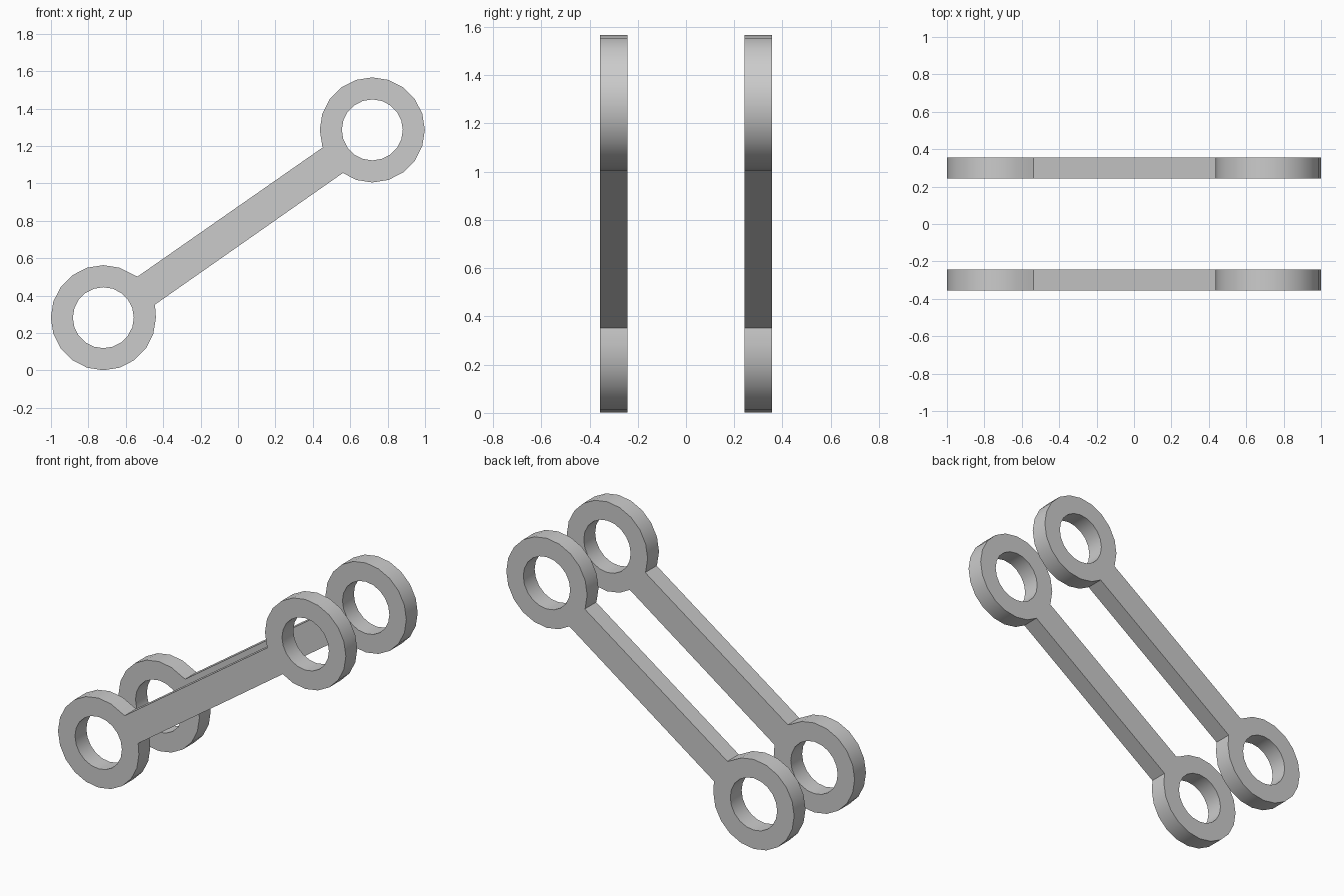
import bpy, bmesh
from math import cos, sin, radians, pi

if "Cube" in bpy.data.objects:
    bpy.data.objects.remove(bpy.data.objects["Cube"])

LOW, HIGH = (-0.72, 0.282), (0.718, 1.286)   # ring centres in x, z
OUTER, INNER, SIDES = 0.281, 0.163, 20
THICK, Y = 0.113, 0.30


def arc(centre, radius, first, count):
    return [(centre[0] + radius * cos(2 * pi * k / SIDES),
             centre[1] + radius * sin(2 * pi * k / SIDES))
            for k in range(first, first + count)]


def make_link(name, y):
    # outline runs round the low ring, up the bar, round the high ring and back
    outline = (arc(LOW, OUTER, 3, 18) + [(-0.444, 0.352), (0.561, 1.056)]
               + arc(HIGH, OUTER, 14, 18) + [(0.454, 1.193), (-0.537, 0.502)])
    loops = [outline, arc(LOW, INNER, 0, SIDES), arc(HIGH, INNER, 0, SIDES)]

    # filled profile with two eye holes, extruded to thickness
    curve = bpy.data.curves.new(name + "_profile", 'CURVE')
    curve.dimensions = '2D'
    curve.fill_mode = 'BOTH'
    curve.extrude = THICK / 2
    for pts in loops:
        s = curve.splines.new('POLY')
        s.points.add(len(pts) - 1)
        for p, (x, z) in zip(s.points, pts):
            p.co = (x, z, 0, 1)
        s.use_cyclic_u = True
    link = bpy.data.objects.new(name, curve)
    bpy.context.collection.objects.link(link)
    link.rotation_euler.x = radians(90)
    link.location.y = y

    bpy.ops.object.select_all(action='DESELECT')
    link.select_set(True)
    bpy.context.view_layer.objects.active = link
    bpy.ops.object.convert(target='MESH')
    link = bpy.context.object

    # weld caps to walls
    bm = bmesh.new()
    bm.from_mesh(link.data)
    bmesh.ops.remove_doubles(bm, verts=bm.verts, dist=0.0005)
    bmesh.ops.recalc_face_normals(bm, faces=bm.faces)
    bm.to_mesh(link.data)
    bm.free()
    bpy.ops.object.shade_smooth_by_angle(angle=radians(30))


make_link("front_link", -Y)
make_link("back_link", Y)
